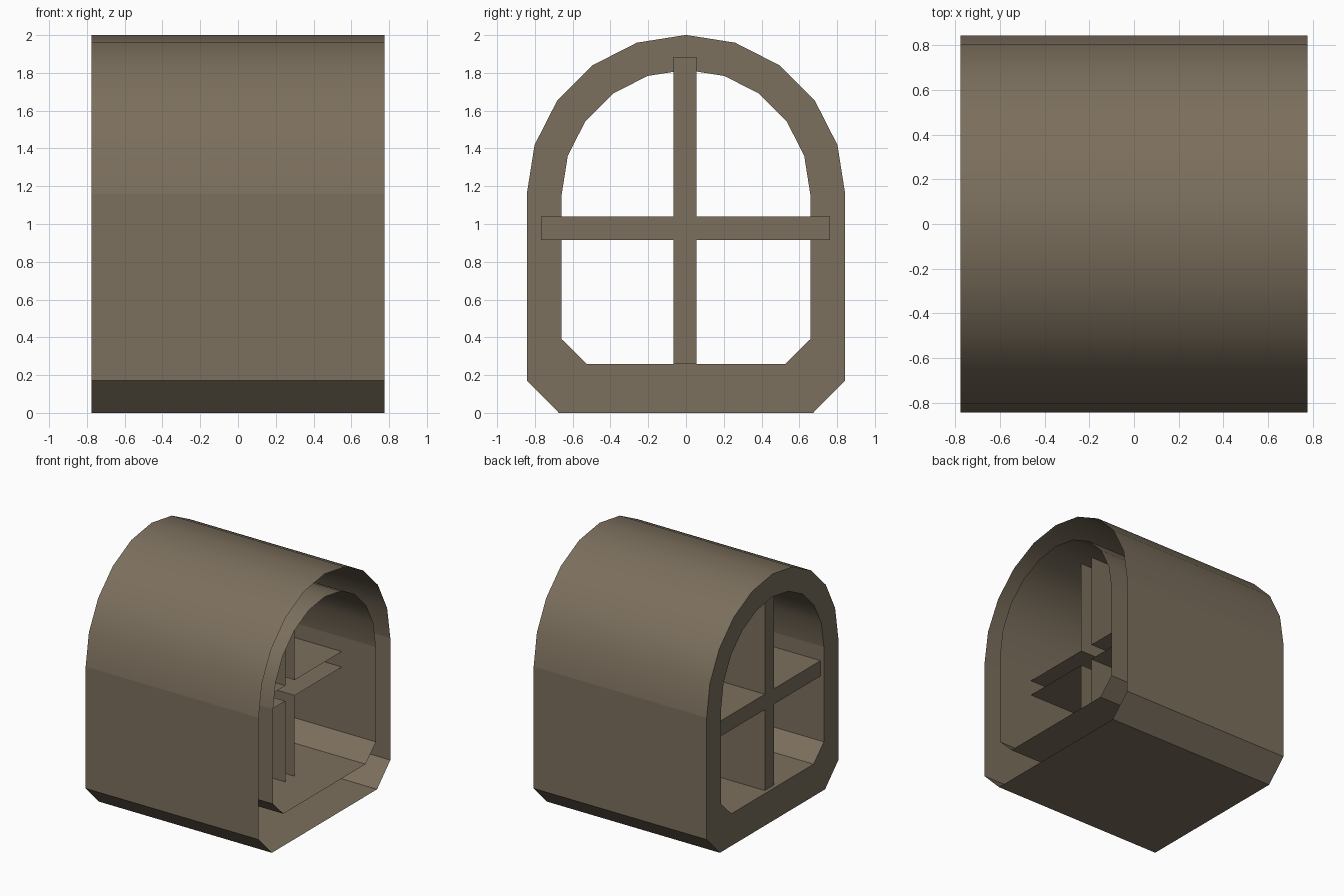
import bpy, bmesh, math

cube = bpy.data.objects.get("Cube")
if cube:
    bpy.data.objects.remove(cube, do_unlink=True)

HALF = 0.775          # half of the tunnel length
SPRING = 1.158        # height where the arch starts

mat = bpy.data.materials.new("taupe_stone")
mat.use_nodes = True
colour = (0.20, 0.16, 0.11, 1)
mat.diffuse_color = colour
mat.node_tree.nodes["Principled BSDF"].inputs["Base Color"].default_value = colour


def arch_profile(radius, floor, chamfer_y, chamfer_z):
    """Round arch on straight walls with chamfered lower corners, as (y, z)."""
    pts = [(radius * math.cos(math.pi * i / 10),
            SPRING + radius * math.sin(math.pi * i / 10)) for i in range(11)]
    inset = radius - chamfer_y
    return pts + [(-radius, floor + chamfer_z), (-inset, floor),
                  (inset, floor), (radius, floor + chamfer_z)]


def ring(bm, pts, x):
    return [bm.verts.new((x, y, z)) for y, z in pts]


def bridge(bm, a, b, skip=()):
    n = len(a)
    return [bm.faces.new((a[i], a[(i + 1) % n], b[(i + 1) % n], b[i]))
            for i in range(n) if i not in skip]


def finish(bm, name):
    bm.normal_update()
    mesh = bpy.data.meshes.new(name)
    bm.to_mesh(mesh)
    bm.free()
    mesh.materials.append(mat)
    obj = bpy.data.objects.new(name, mesh)
    bpy.context.collection.objects.link(obj)
    return obj


# Window frame: outer and inner shells joined by a rim at one end only
bm = bmesh.new()
outer = arch_profile(0.843, 0.0, 0.17, 0.172)
inner = arch_profile(0.658, 0.26, 0.132, 0.13)
outer_rim, outer_open = ring(bm, outer, -HALF), ring(bm, outer, HALF)
inner_rim, inner_open = ring(bm, inner, -HALF), ring(bm, inner, HALF)
shells = bridge(bm, outer_rim, outer_open) + bridge(bm, inner_open, inner_rim)
bridge(bm, inner_rim, outer_rim)
bmesh.ops.recalc_face_normals(bm, faces=bm.faces)
# Only the arch is smooth; walls, floor and rim stay flat
for f in shells:
    f.smooth = f.calc_center_median().z > SPRING + 0.01
for e in bm.edges:
    if len(e.link_faces) == 2 and e.calc_face_angle() > math.radians(30):
        e.smooth = False
finish(bm, "window_frame")

# Glazing bars: a cross-shaped channel, open towards the inside
bm = bmesh.new()
y0, y1, z0, z1 = -0.065, 0.055, 0.915, 1.04
left, right, bottom, top = -0.768, 0.763, 0.26, 1.885
cross = [(y1, z1), (y1, top), (y0, top), (y0, z1), (left, z1), (left, z0),
         (y0, z0), (y0, bottom), (y1, bottom), (y1, z0), (right, z0), (right, z1)]
face_ring = ring(bm, cross, -HALF + 0.03)
back_ring = ring(bm, cross, 0.47)
bridge(bm, face_ring, back_ring, skip=(1, 4, 7, 10))
bm.faces.new(list(reversed(face_ring)))
finish(bm, "glazing_bars")
